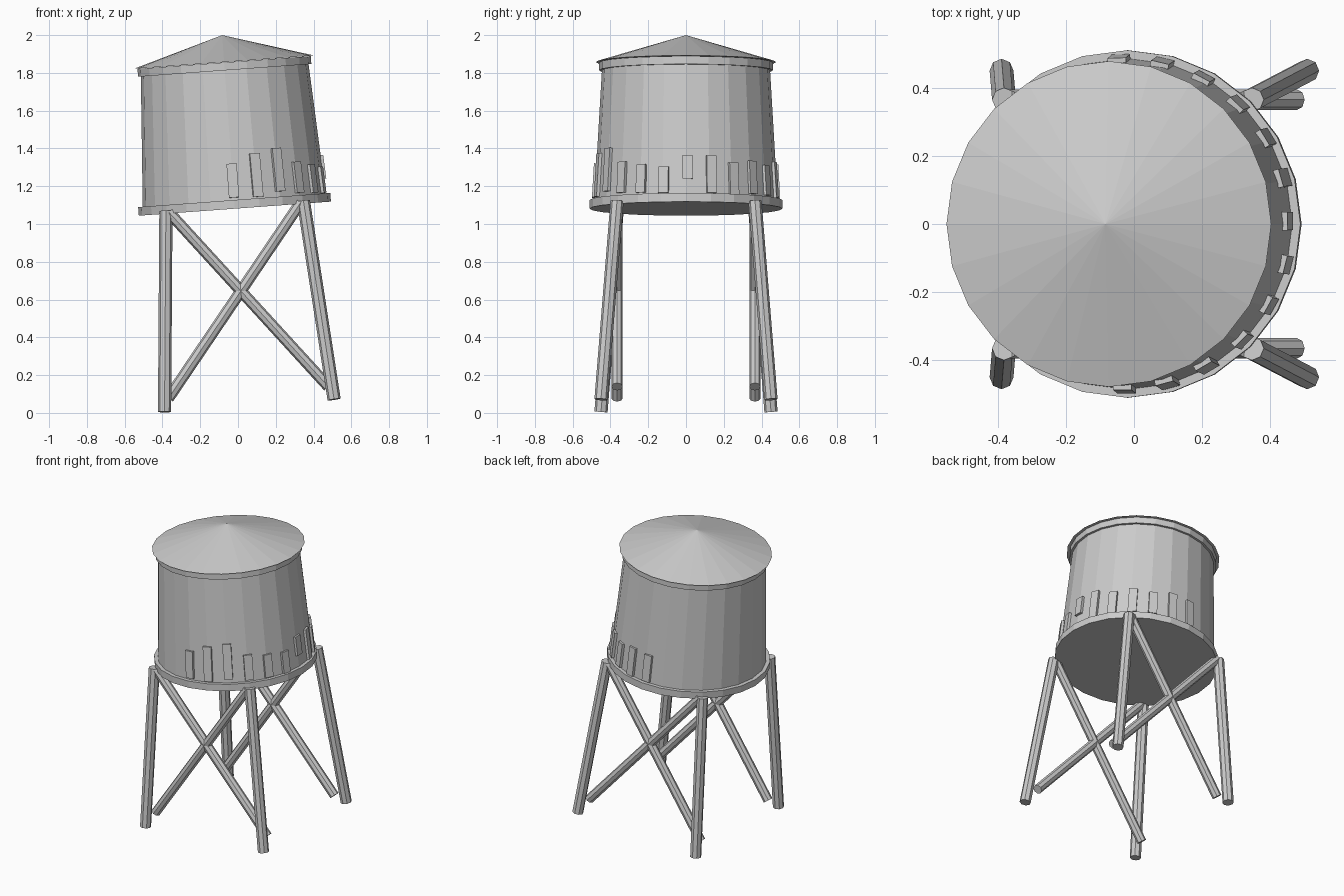
import bpy, bmesh, math
from mathutils import Matrix, Vector

if "Cube" in bpy.data.objects:
    bpy.data.objects.remove(bpy.data.objects["Cube"])

# Whole tower leans slightly toward -x
TILT = Matrix.Translation((0.06, 0, 0.038)) @ Matrix.Rotation(math.radians(-4.2), 4, 'Y')

grey = bpy.data.materials.new("weathered_grey")
grey.diffuse_color = (0.6, 0.6, 0.6, 1)
grey.use_nodes = True
grey.node_tree.nodes["Principled BSDF"].inputs["Base Color"].default_value = grey.diffuse_color


def add_object(name, bm, local=Matrix.Identity(4)):
    mesh = bpy.data.meshes.new(name)
    bmesh.ops.recalc_face_normals(bm, faces=bm.faces)
    bm.to_mesh(mesh)
    bm.free()
    mesh.materials.append(grey)
    obj = bpy.data.objects.new(name, mesh)
    bpy.context.collection.objects.link(obj)
    obj.matrix_world = TILT @ local
    return obj


def drum(name, r1, r2, z1, z2, sides=24):
    bm = bmesh.new()
    bmesh.ops.create_cone(bm, cap_ends=True, segments=sides, radius1=r1, radius2=r2, depth=z2 - z1)
    add_object(name, bm, Matrix.Translation((0, 0, (z1 + z2) / 2))
               @ Matrix.Rotation(math.pi / 2, 4, 'Z'))


def beam(name, a, b, r, sides=8):
    a, b = Vector(a), Vector(b)
    bm = bmesh.new()
    bmesh.ops.create_cone(bm, cap_ends=True, segments=sides, radius1=r, radius2=r, depth=(b - a).length)
    turn = (b - a).to_track_quat('Z', 'Y').to_matrix().to_4x4()
    add_object(name, bm, Matrix.Translation((a + b) / 2) @ turn)


# Tank, rims and conical roof
drum("tank", 0.487, 0.444, 1.07, 1.80)
drum("base_rim", 0.51, 0.51, 1.046, 1.092)
drum("top_rim", 0.46, 0.46, 1.78, 1.822)
drum("roof", 0.478, 0.0, 1.824, 1.967)

# Splayed legs, and crossed braces on the front and back
for sy, side in ((-1, "front"), (1, "back")):
    for sx, hand in ((-1, "left"), (1, "right")):
        beam(f"{side}_{hand}_leg", (sx * 0.45, sy * 0.45, 0), (sx * 0.365, sy * 0.365, 1.06), 0.035)
        beam(f"{side}_{hand}_brace", (sx * 0.425, sy * 0.365, 0.07),
             (-sx * 0.35, sy * 0.365, 1.053), 0.03)

# Repair planks around the right half: bottom and top heights
spans = [(1.105, 1.285), (1.10, 1.33), (1.12, 1.35), (1.105, 1.27), (1.10, 1.25),
         (1.095, 1.235), (1.17, 1.295), (1.095, 1.295), (1.09, 1.26), (1.10, 1.275),
         (1.10, 1.26), (1.095, 1.285), (1.10, 1.28)]
slope = math.atan2(0.043, 0.73)
for i, (low, high) in enumerate(spans):
    mid = (low + high) / 2
    radius = 0.487 - (mid - 1.07) * math.tan(slope) + 0.003
    bm = bmesh.new()
    bmesh.ops.create_cube(bm, size=1)
    bmesh.ops.scale(bm, vec=(0.02, 0.054, high - low), verts=bm.verts)
    place = (Matrix.Rotation(math.radians(-90 + 15.17 * i), 4, 'Z')
             @ Matrix.Translation((radius, 0, mid)) @ Matrix.Rotation(-slope, 4, 'Y'))
    add_object(f"plank_{i + 1}", bm, place)
